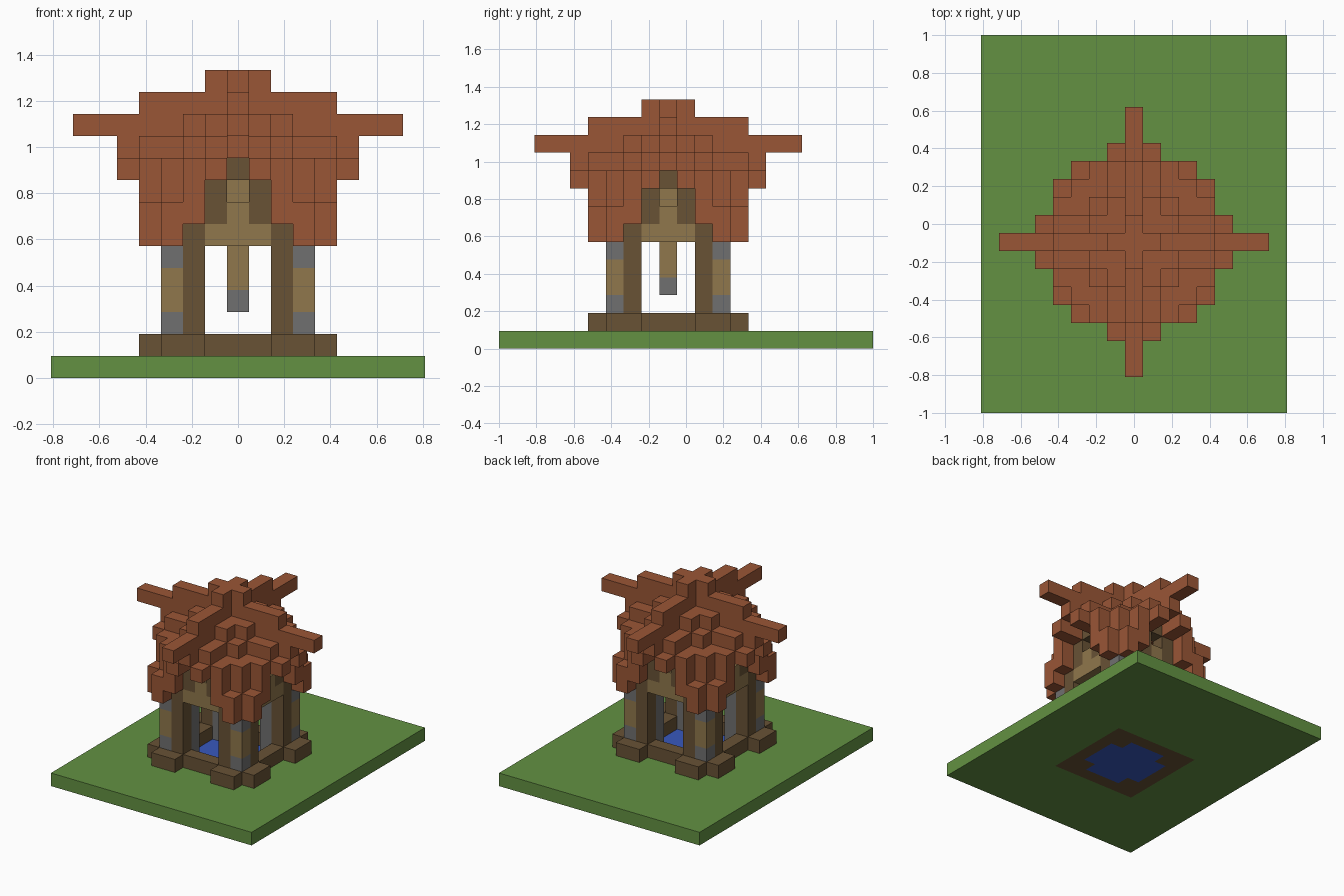
import bpy
import bmesh
from mathutils import Vector

U = 2 / 21          # edge of one block
SHIFT = -1          # the well sits one block in front of the middle

cube = bpy.data.objects.get("Cube")
if cube:
    bpy.data.objects.remove(cube, do_unlink=True)


def linear(c):
    c /= 255
    return c / 12.92 if c <= 0.04045 else ((c + 0.055) / 1.055) ** 2.4


def material(name, *rgb):
    mat = bpy.data.materials.new(name)
    color = [linear(c) for c in rgb] + [1]
    mat.use_nodes = True
    mat.diffuse_color = color
    mat.node_tree.nodes["Principled BSDF"].inputs["Base Color"].default_value = color
    return mat


grass = material("grass green", 99, 145, 66)
tile = material("roof red", 154, 86, 54)
dark = material("dark wood", 104, 82, 53)
light = material("light wood", 144, 119, 76)
stone = material("stone gray", 112, 112, 112)
blue = material("water blue", 56, 88, 190)

parts = {}          # part name -> (cells, material)
owner = {}          # cell -> part name


def put(name, mat, cells):
    """Claim free cells for a part; earlier parts keep theirs."""
    own = parts.setdefault(name, (set(), mat))[0]
    for c in cells:
        if c not in owner:
            owner[c] = name
            own.add(c)


def box(x, y, z):
    return [(i, j, k) for i in range(x[0], x[1] + 1)
            for j in range(y[0], y[1] + 1) for k in range(z[0], z[1] + 1)]


def around(cells):
    """Repeat cells in all four quadrants and across the diagonal."""
    return {(sx * a, sy * b, k) for i, j, k in cells
            for a, b in ((i, j), (j, i)) for sx in (1, -1) for sy in (1, -1)}


# Ground slab with pool and sunken curb
put("pool_water", blue, [c for c in box((-2, 2), (-2, 2), (0, 0))
                         if abs(c[0]) + abs(c[1]) < 4])
put("sunken_curb", dark, box((-3, 3), (-3, 3), (0, 0)))
put("ground_slab", grass, box((-8, 8), (-9, 11), (0, 0)))

# Raised curb with doubled corners
put("raised_curb", dark, around(box((0, 3), (3, 3), (1, 1)) + box((2, 3), (4, 4), (1, 1))))

# Corner pillars: banded outside, plain stone inside
put("pillar_bands", light, around(box((3, 3), (3, 3), (3, 4))))
put("pillar_stones", stone, around(box((3, 3), (3, 3), (2, 5)) + box((2, 2), (2, 2), (1, 6))))
put("posts", dark, around(box((2, 2), (3, 3), (2, 6))))

# Gable frames on all four sides
put("gable_rafters", dark, around(box((1, 1), (3, 3), (7, 8)) + [(0, 3, 9)]))
put("gable_beams", light, around(box((0, 1), (3, 3), (6, 6)) + [(0, 3, 7)]))

# Hanging rope and bucket
put("bucket", stone, [(0, 0, 3)])
put("rope", light, box((0, 0), (0, 0), (4, 9)))


# Cross-gabled roof shell, stepped by distance from the ridges
def roof_top(a, b):
    if a == 0:
        return 13 if b < 2 else 12 if b < 5 else 11
    if a == 1:
        return 11 if b < 3 else 10 if b < 5 else 9
    if a == 2:
        return 10 if b == 2 else 9
    return 9 if b == 3 else 7


reach = [5, 5, 4, 4]
underside = [10, 9, 7, 6]
roof = []
for a in range(4):
    for b in range(a, reach[a] + 1):
        roof += box((a, a), (b, b), (underside[a], roof_top(a, b)))
put("roof", tile, around(roof))
put("ridge_arms", tile, around(box((0, 0), (6, 7), (11, 11))))


def build(name, cells, mat):
    """Make a mesh from the exposed sides of a part's cells."""
    bm = bmesh.new()
    for c in sorted(cells):
        mid = Vector((c[0], c[1] + SHIFT, c[2] + 0.5))
        for axis in range(3):
            for s in (1, -1):
                n = [0, 0, 0]
                n[axis] = s
                if tuple(p + q for p, q in zip(c, n)) in owner:
                    continue
                u, v = Vector(), Vector()
                u[(axis + 1) % 3] = 0.5
                v[(axis + 2) % 3] = 0.5 * s
                o = mid + Vector(n) / 2
                bm.faces.new([bm.verts.new(p * U) for p in
                              (o - u - v, o + u - v, o + u + v, o - u + v)])
    bmesh.ops.remove_doubles(bm, verts=bm.verts, dist=U / 100)
    bmesh.ops.dissolve_limit(bm, angle_limit=0.01, verts=bm.verts, edges=bm.edges)
    mesh = bpy.data.meshes.new(name)
    bm.to_mesh(mesh)
    bm.free()
    mesh.materials.append(mat)
    bpy.context.collection.objects.link(bpy.data.objects.new(name, mesh))


for name, (cells, mat) in parts.items():
    build(name, cells, mat)
